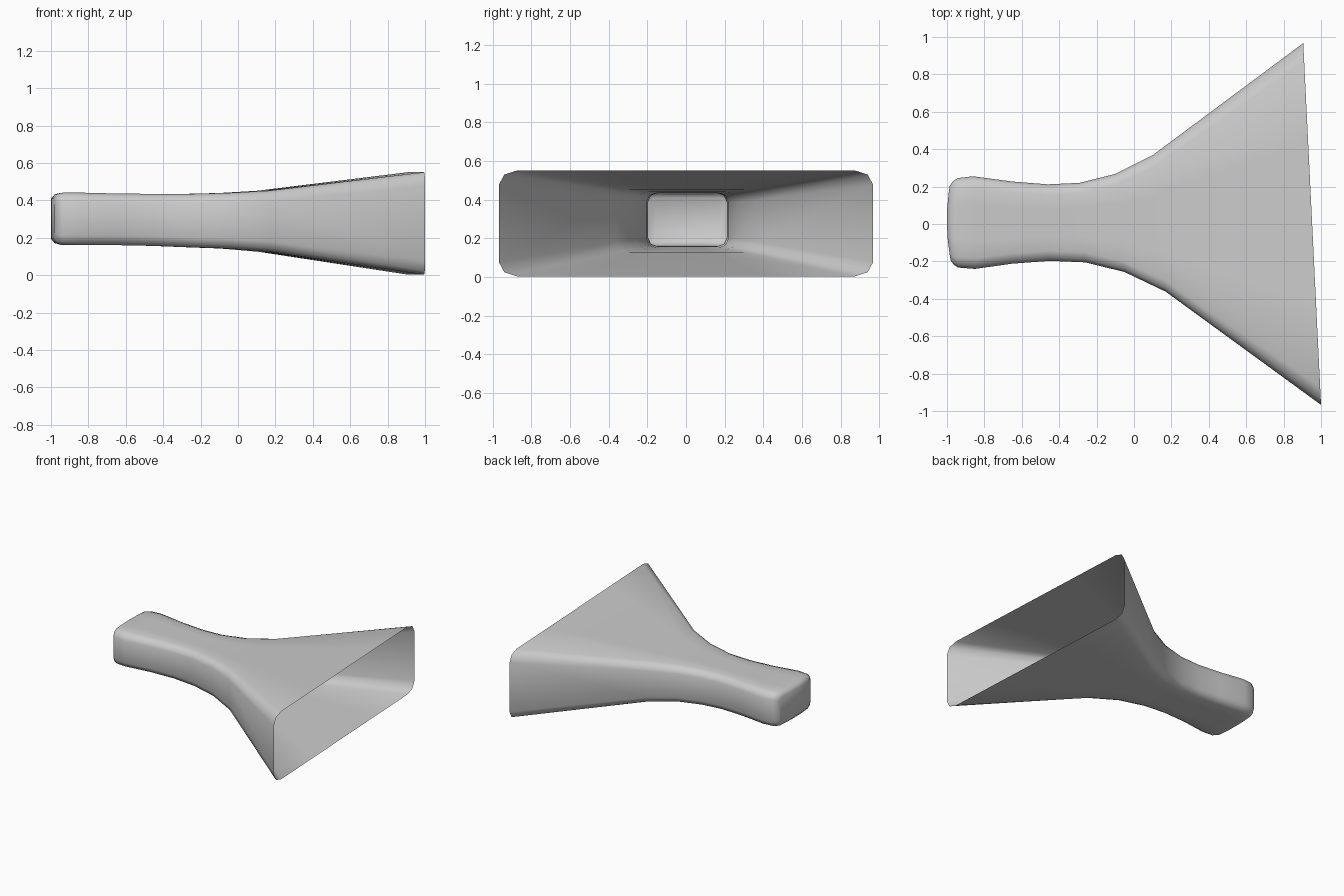
import bpy, bmesh, math

if "Cube" in bpy.data.objects:
    bpy.data.objects.remove(bpy.data.objects["Cube"])

# Sections along the nozzle:
# x on +y side, x on -y side, y max, y min, z bottom, z top, corner ry, corner rz, end bulge
SECTIONS = [
    (-0.985, -0.98, 0.205, -0.195, 0.195, 0.410, 0.035, 0.035, 0.018),
    (-0.967, -0.965, 0.230, -0.217, 0.172, 0.432, 0.045, 0.045, 0.015),
    (-0.940, -0.940, 0.246, -0.233, 0.162, 0.441, 0.055, 0.050, 0.006),
    (-0.860, -0.850, 0.255, -0.240, 0.161, 0.442, 0.058, 0.052, 0),
    (-0.650, -0.650, 0.227, -0.212, 0.161, 0.437, 0.055, 0.050, 0),
    (-0.460, -0.450, 0.212, -0.197, 0.157, 0.435, 0.053, 0.050, 0),
    (-0.290, -0.260, 0.220, -0.205, 0.150, 0.435, 0.053, 0.050, 0),
    (-0.100, -0.050, 0.268, -0.257, 0.143, 0.440, 0.056, 0.052, 0),
    (0.100, 0.170, 0.368, -0.362, 0.126, 0.452, 0.062, 0.056, 0),
    (0.905, 1.000, 0.967, -0.967, 0.003, 0.551, 0.095, 0.073, 0),
]


def ring(xp, xm, yp, ym, z0, z1, ry, rz, bulge):
    """Rounded rectangle: upper half from +y to -y, then lower half back."""
    yc, w = (yp + ym) / 2, (yp - ym) / 2
    zc, h = (z0 + z1) / 2, (z1 - z0) / 2
    arc = [(w - ry + ry * math.cos(a), h - rz + rz * math.sin(a))
           for a in (0, math.pi / 4, math.pi / 2)]
    mid = (w - ry) / 2
    half = arc + [(mid, h), (0, h), (-mid, h)] + [(-y, z) for y, z in reversed(arc)]
    pts = []
    for y, z in half + [(y, -z) for y, z in reversed(half)]:
        t = y / w
        x = (xp + xm) / 2 + t * (xp - xm) / 2 - bulge * (1 - t * t)
        pts.append((x, yc + y, zc + z))
    return pts


bm = bmesh.new()
rings = [[bm.verts.new(p) for p in ring(*s)] for s in SECTIONS]
n = len(rings[0])

# Flared walls
for a, b in zip(rings, rings[1:]):
    for i in range(n):
        j = (i + 1) % n
        bm.faces.new((a[i], a[j], b[j], b[i]))

# Closed, slightly curved narrow end
for i in range(n // 2 - 1):
    r = rings[0]
    bm.faces.new((r[i], r[n - 1 - i], r[n - 2 - i], r[i + 1]))

# Outward-facing normals
bm.normal_update()
cap = min(bm.faces, key=lambda f: f.calc_center_median().x)
bmesh.ops.recalc_face_normals(bm, faces=bm.faces[:])
if cap.normal.x > 0:
    bmesh.ops.reverse_faces(bm, faces=bm.faces[:])

mesh = bpy.data.meshes.new("flared_nozzle")
bm.to_mesh(mesh)
bm.free()
mesh.shade_smooth()
nozzle = bpy.data.objects.new("flared_nozzle", mesh)
bpy.context.collection.objects.link(nozzle)
